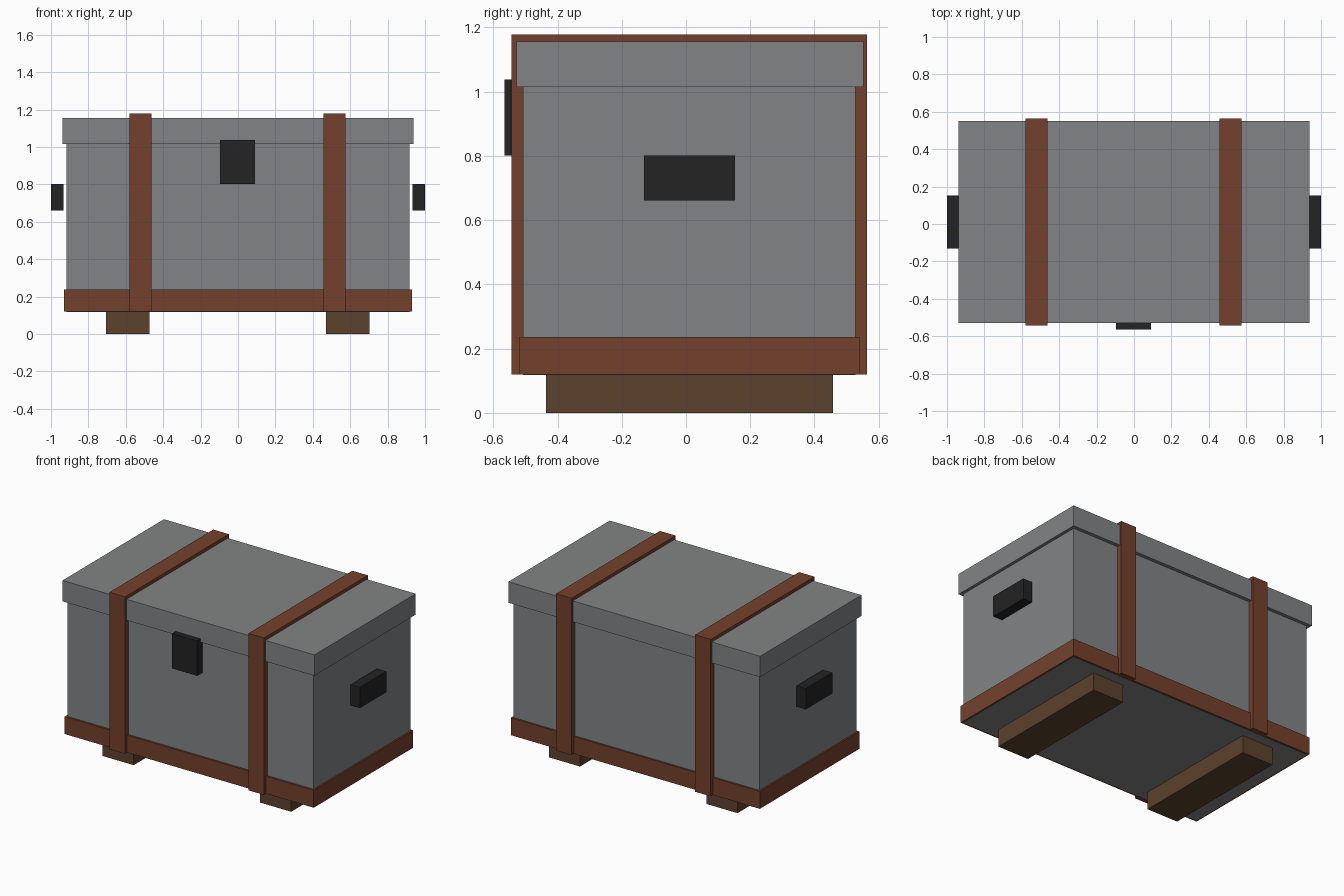
import bpy
import bmesh
from mathutils import Vector

if "Cube" in bpy.data.objects:
    bpy.data.objects.remove(bpy.data.objects["Cube"])


def material(name, rgb):
    m = bpy.data.materials.new(name)
    m.diffuse_color = (*rgb, 1)
    m.use_nodes = True
    m.node_tree.nodes["Principled BSDF"].inputs["Base Color"].default_value = m.diffuse_color
    return m


GREY = material("grey_metal", (0.223, 0.231, 0.235))
LEATHER = material("red_brown_leather", (0.174, 0.053, 0.026))
WOOD = material("dark_wood", (0.107, 0.054, 0.026))
BLACK = material("black_iron", (0.0168, 0.0168, 0.0168))


def box(name, x, y, z, mat):
    """Box spanning the given (min, max) ranges."""
    lo, hi = Vector((x[0], y[0], z[0])), Vector((x[1], y[1], z[1]))
    bm = bmesh.new()
    bmesh.ops.create_cube(bm, size=1)
    for v in bm.verts:
        v.co = Vector([lo[i] if v.co[i] < 0 else hi[i] for i in range(3)])
    mesh = bpy.data.meshes.new(name)
    bm.to_mesh(mesh)
    bm.free()
    mesh.materials.append(mat)
    obj = bpy.data.objects.new(name, mesh)
    bpy.context.collection.objects.link(obj)
    return obj


# Chest body (its floor sits a hair below the trim) and overhanging lid
box("body", (-0.918, 0.918), (-0.507, 0.528), (0.1185, 1.03), GREY)
box("lid", (-0.939, 0.939), (-0.528, 0.552), (1.015, 1.156), GREY)

# Band around the bottom
box("base_trim", (-0.929, 0.929), (-0.52, 0.54), (0.12, 0.237), LEATHER)

# Straps wrapped over the chest
for side, x in (("left", -0.521), ("right", 0.516)):
    box("strap_" + side, (x - 0.058, x + 0.058), (-0.543, 0.564), (0.12, 1.178), LEATHER)

# Wooden runners underneath
for side, x in (("left", -0.589), ("right", 0.586)):
    box("foot_" + side, (x - 0.116, x + 0.116), (-0.436, 0.458), (0, 0.12), WOOD)

# Front latch
box("latch", (-0.096, 0.091), (-0.565, -0.505), (0.802, 1.038), BLACK)

# Side handles
box("handle_left", (-1.0, -0.932), (-0.13, 0.152), (0.661, 0.802), BLACK)
box("handle_right", (0.932, 1.0), (-0.13, 0.152), (0.661, 0.802), BLACK)
